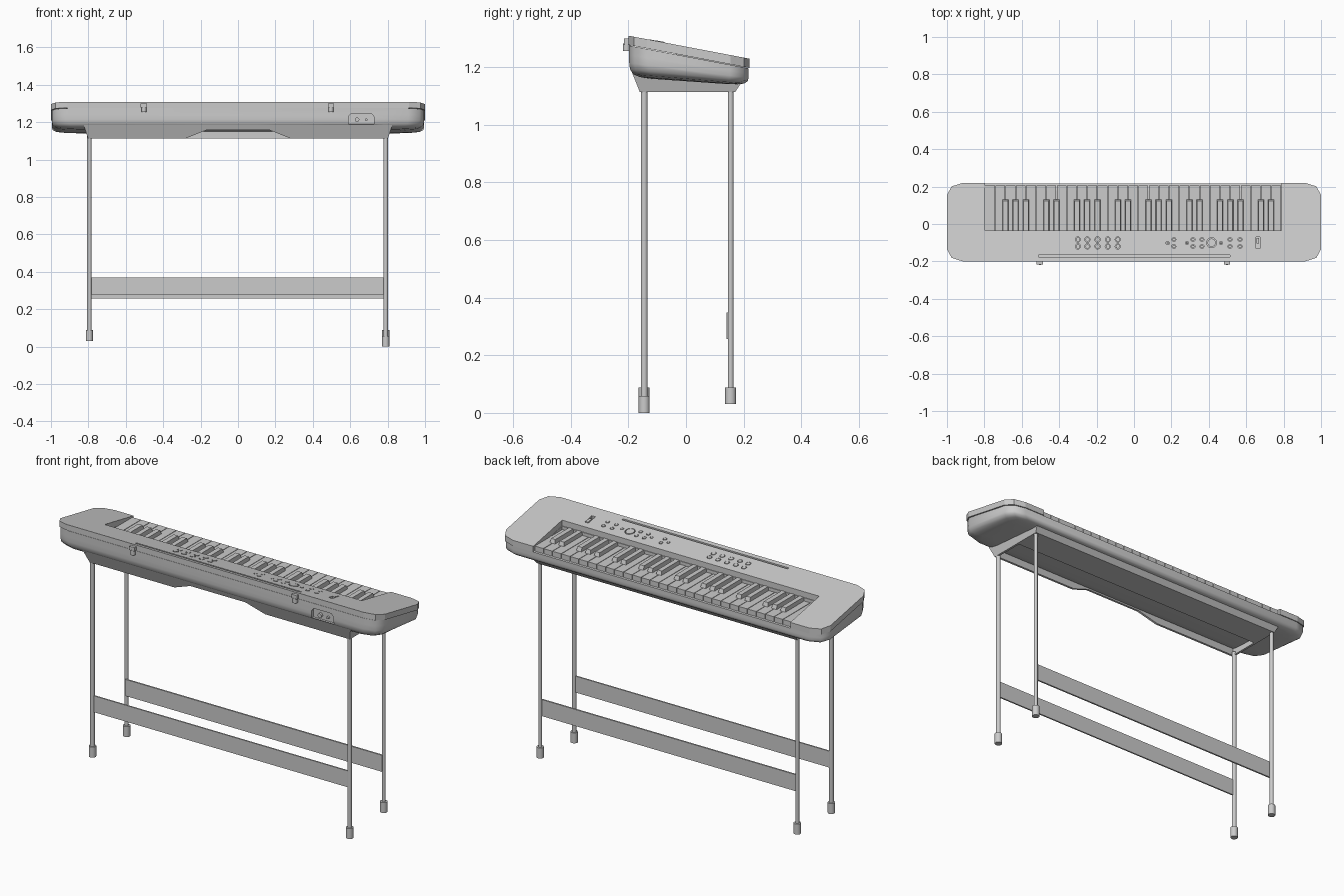
import bpy, bmesh, math

if "Cube" in bpy.data.objects:
    bpy.data.objects.remove(bpy.data.objects["Cube"])

def deck(y, drop):
    """Height of the sloping deck at depth y, minus a drop."""
    return 1.309 - 0.19 * (y + 0.2) - drop

def finish(name, bm, smooth=None):
    bmesh.ops.recalc_face_normals(bm, faces=bm.faces)
    me = bpy.data.meshes.new(name)
    bm.to_mesh(me)
    bm.free()
    ob = bpy.data.objects.new(name, me)
    bpy.context.collection.objects.link(ob)
    if smooth:
        bpy.ops.object.select_all(action='DESELECT')
        ob.select_set(True)
        bpy.context.view_layer.objects.active = ob
        bpy.ops.object.shade_smooth_by_angle(angle=math.radians(smooth))
    return ob

def loft(bm, rings):
    """Skin a list of equal-length point rings and cap both ends."""
    vs = [[bm.verts.new(p) for p in r] for r in rings]
    n = len(vs[0])
    for a, b in zip(vs, vs[1:]):
        for i in range(n):
            bm.faces.new((a[i], a[(i + 1) % n], b[(i + 1) % n], b[i]))
    bm.faces.new(vs[0])
    bm.faces.new(vs[-1])

def slab(bm, poly, bottom, top):
    """Plan polygon extruded between two drops below the deck plane."""
    loft(bm, [[(x, y, deck(y, d)) for x, y in poly] for d in (bottom, top)])

def block(bm, x0, x1, y0, y1, z0, z1):
    loft(bm, [[(x, y, z) for x, y in rect(x0, x1, y0, y1)] for z in (z0, z1)])

def rect(x0, x1, y0, y1):
    return [(x0, y0), (x1, y0), (x1, y1), (x0, y1)]

def circle(x, y, r, n=12):
    return [(x + r * math.cos(2 * math.pi * i / n), y + r * math.sin(2 * math.pi * i / n)) for i in range(n)]

def outline(ix=0, iy=0, seg=2):
    """Plan outline with clipped corners, starting at the +x +y corner."""
    pts = []
    rx, ry = 0.085, 0.065
    for k, (sx, sy) in enumerate([(1, 1), (-1, 1), (-1, -1), (1, -1)]):
        for i in range(seg + 1):
            a = math.pi / 2 * (k + i / seg)
            pts.append((sx * (1 - ix - rx) + rx * math.cos(a),
                        0.01 + sy * (0.21 - iy - ry) + ry * math.sin(a)))
    return pts

def box(name, *b):
    bm = bmesh.new()
    block(bm, *b)
    return finish(name, bm)

def cylinder(name, x, y, r, z0, z1, n=20):
    bm = bmesh.new()
    loft(bm, [[(px, py, z) for px, py in circle(x, y, r, n)] for z in (z0, z1)])
    return finish(name, bm, 40)

def cut(ob, name, bm):
    """Subtract a hidden cutter from an object."""
    cutter = finish(name, bm)
    cutter.hide_render = True
    cutter.hide_set(True)
    mod = ob.modifiers.new(name, 'BOOLEAN')
    mod.object = cutter
    mod.solver = 'EXACT'

KX0, KX1, KY = -0.797, 0.788, -0.035   # key well limits

# lower body: rounded tub between the sloped seam and a gentler bottom plane
bm = bmesh.new()
rings = []
for inset, f in [(0.003, 0), (0.003, 0.3), (0.003, 0.55), (0.006, 0.75), (0.018, 0.9), (0.04, 0.97), (0.075, 1)]:
    rings.append([(x, y, deck(y, 0.034) * (1 - f) + (1.165 - 0.07 * (y + 0.2)) * f)
                  for x, y in outline(inset * 1.6, inset)])
loft(bm, rings)
body = finish("lower_body", bm, 50)

# jack recess in the front and level floor of the key well
jack = [(0.59, 1.19), (0.727, 1.19), (0.727, 1.23), (0.712, 1.247), (0.605, 1.247), (0.59, 1.23)]
bm = bmesh.new()
loft(bm, [[(x, y, z) for x, z in jack] for y in (-0.23, -0.18)])
block(bm, KX0, KX1, KY, 0.23, 1.203, 1.35)
cut(body, "body_cutter", bm)

# jack sockets
bm = bmesh.new()
for x, r in [(0.637, 0.012), (0.685, 0.007)]:
    loft(bm, [[(px, y, pz) for px, pz in circle(x, 1.213, r)] for y in (-0.192, -0.175)])
finish("jack_sockets", bm)

# top shell: outline with the key well open to the player side
pts = outline()
shell = pts[3:] + pts[:3] + [(KX1, 0.22), (KX1, KY), (KX0, KY), (KX0, 0.22)]
bm = bmesh.new()
slab(bm, shell, 0.032, 0)
top = finish("top_shell", bm)

# level white keys and tapered black keys
N = 29
W = (KX1 - KX0) / N
white, black = bmesh.new(), bmesh.new()
for i in range(N):
    x = KX0 + i * W
    block(white, x + 0.0015, x + W - 0.0015, KY, 0.207, 1.195, 1.226)
    if i >= 2 and i % 7 in (0, 2, 3, 4, 6):
        loft(black, [[(px, py, z) for px, py in rect(x - w, x + w, KY, y1)]
                     for z, w, y1 in ((1.22, 0.017, 0.132), (1.247, 0.013, 0.122))])
finish("white_keys", white)
finish("black_keys", black)

# control buttons, main dial and slider, each sitting in a hole of the shell
round_parts = [(x, y, 0.011) for y in (-0.083, -0.12) for x in (-0.3, -0.249, -0.195, -0.14, -0.087)]
round_parts += [(x, y, 0.008) for y in (-0.083, -0.12) for x in (0.213, 0.315, 0.363, 0.513, 0.567)]
round_parts += [(x, -0.102, 0.006) for x in (0.18, 0.283, 0.465)]
holes, buttons = bmesh.new(), bmesh.new()
for x, y, r in round_parts:
    slab(holes, circle(x, y, r + 0.003), 0.02, -0.02)
    slab(buttons, circle(x, y, r), 0.025, -0.001)
finish("buttons", buttons)
slab(holes, circle(0.415, -0.1, 0.027, 20), 0.02, -0.02)
slab(holes, rect(0.651, 0.673, -0.132, -0.07), 0.02, -0.02)
slab(holes, rect(-0.51, 0.513, -0.177, -0.167), 0.02, -0.02)   # music rest slot
cut(top, "control_cutter", holes)
bm = bmesh.new()
slab(bm, circle(0.415, -0.1, 0.022, 20), 0.025, -0.001)
finish("main_dial", bm)
bm = bmesh.new()
slab(bm, rect(0.655, 0.669, -0.105, -0.074), 0.025, -0.002)
finish("slider", bm)

# music rest hooks on the front
for side, x in (("left", -0.503), ("right", 0.497)):
    box(side + "_hook_plate", x - 0.017, x + 0.017, -0.216, -0.19, 1.279, 1.3)
    cylinder(side + "_hook_pin", x, -0.206, 0.013, 1.255, 1.282, 14)

# stand frame: notched front apron, deep rear rail and flared ends under the body
Z0 = 1.113
def wall(name, poly, place, depth):
    bm = bmesh.new()
    loft(bm, [[place(a, z, d) for a, z in poly] for d in (0, depth)])
    finish(name, bm)

wall("front_apron", [(-0.825, 1.185), (-0.802, Z0), (-0.28, Z0), (-0.17, 1.157), (0.17, 1.157),
                     (0.28, Z0), (0.802, Z0), (0.825, 1.185)],
     lambda a, z, d: (a, -0.16 - (z - Z0) * 0.4 + d, z), 0.012)
wall("rear_rail", [(0.02, Z0), (0.17, Z0), (0.195, 1.15), (0.02, 1.165)],
     lambda a, z, d: (-0.8 + d, a, z), 1.6)
for name, s in (("left", -1), ("right", 1)):
    wall(name + "_end_apron", [(-0.16, Z0), (0.17, Z0), (0.195, 1.15), (-0.189, 1.185)],
         lambda a, z, d: (s * (0.802 + (z - Z0) * 0.32 - d), a, z), 0.012)

# legs with rubber feet; the front right leg is a little longer
for name, x, y, r, z in [("front_left", -0.795, -0.145, 0.012, 0.03), ("front_right", 0.79, -0.145, 0.012, 0),
                         ("rear_left", -0.795, 0.155, 0.01, 0.03), ("rear_right", 0.79, 0.155, 0.01, 0.03)]:
    cylinder(name + "_leg", x, y, r, z + 0.05, 1.13)
    cylinder(name + "_foot", x, y, 0.019, z, z + 0.058)

# cross boards between the legs
box("front_cross_board", -0.795, 0.79, -0.149, -0.141, 0.279, 0.37)
box("rear_cross_board", -0.795, 0.79, 0.14, 0.149, 0.257, 0.349)
